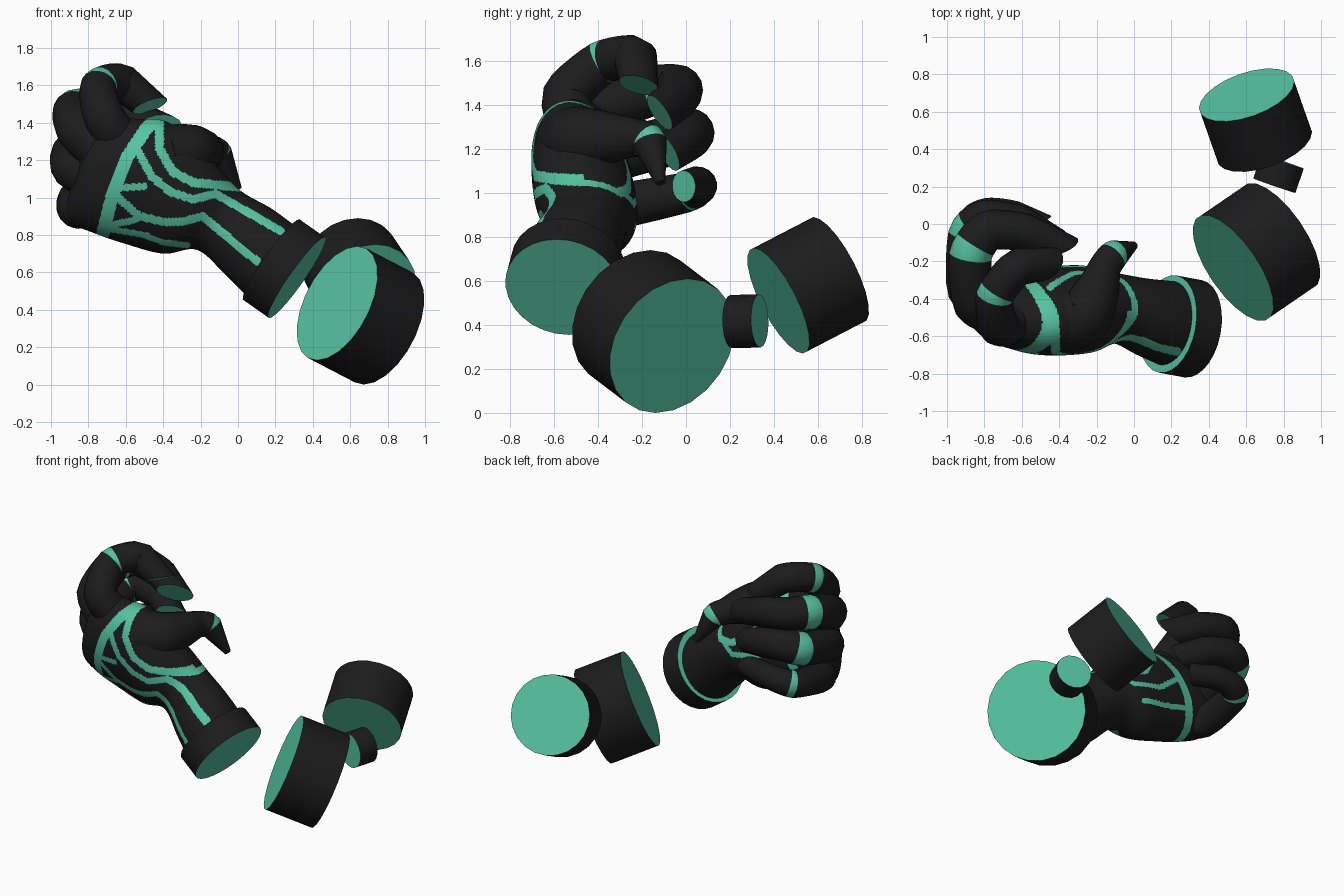
import bpy, bmesh, math
from mathutils import Vector
from mathutils.geometry import intersect_point_line

if "Cube" in bpy.data.objects:
    bpy.data.objects.remove(bpy.data.objects["Cube"], do_unlink=True)


def material(name, color):
    m = bpy.data.materials.new(name)
    m.use_nodes = True
    m.diffuse_color = color
    m.node_tree.nodes["Principled BSDF"].inputs["Base Color"].default_value = color
    return m


MATS = [material("charcoal", (0.0115, 0.0115, 0.0115, 1)),
        material("teal", (0.092, 0.55, 0.36, 1))]


def finish(name, bm):
    bmesh.ops.recalc_face_normals(bm, faces=bm.faces)
    mesh = bpy.data.meshes.new(name)
    bm.to_mesh(mesh)
    bm.free()
    for m in MATS:
        mesh.materials.append(m)
    ob = bpy.data.objects.new(name, mesh)
    bpy.context.collection.objects.link(ob)
    bpy.ops.object.select_all(action='DESELECT')
    ob.select_set(True)
    bpy.context.view_layer.objects.active = ob
    bpy.ops.object.shade_smooth_by_angle(angle=math.radians(40))


def spline(rows, steps, bend, straight_end=False):
    """Cardinal spline through the rows, returns (parameter, row) pairs."""
    p = [Vector(r) for r in rows]
    p = [p[0] * 2 - p[1]] + p + [p[-1] * 2 - p[-2]]
    out = []
    for i in range(1, len(p) - 2):
        a, b, c, d = p[i - 1:i + 3]
        n = 1 if straight_end and i == len(p) - 3 else steps
        for k in range(n):
            t = k / n
            ease = t * t * (3 - 2 * t)
            out.append((i - 1 + t, b.lerp(c, ease) + (c - a) * bend * t * (1 - t) ** 2
                        - (d - b) * bend * t * t * (1 - t)))
    out.append((len(rows) - 1, p[-2]))
    return out


def bridge(bm, rings, cap_mat):
    """Skin a list of vertex rings and close both ends; returns faces by ring."""
    loops = [[bm.verts.new(co) for co in ring] for ring in rings]
    n = len(loops[0])
    bands = []
    for a, b in zip(loops, loops[1:]):
        bands.append([bm.faces.new((a[i], a[(i + 1) % n], b[(i + 1) % n], b[i])) for i in range(n)])
    bm.faces.new(loops[0])
    bm.faces.new(loops[-1]).material_index = cap_mat
    return bands


def drum(name, start, end, radius, sides=22):
    """Short cylinder with dark wall and teal ends."""
    start, end = Vector(start), Vector(end)
    axis = end - start
    bm = bmesh.new()
    bmesh.ops.create_cone(bm, cap_ends=True, segments=sides, radius1=radius, radius2=radius, depth=axis.length)
    for f in bm.faces:
        f.material_index = int(len(f.verts) > 4)
    bmesh.ops.rotate(bm, verts=bm.verts, matrix=axis.to_track_quat('Z', 'Y').to_matrix())
    bmesh.ops.translate(bm, verts=bm.verts, vec=(start + end) / 2)
    finish(name, bm)


def finger(name, rows, band, cap=None, sides=16):
    """Tube through (x, y, z, radius) rows, teal ring over a parameter range, slanted teal tip."""
    pts = spline(rows, 5, 0.33, True)
    pos = [Vector(p[:3]) for _, p in pts]
    rings, u, prev = [], None, None
    for i, (t, p) in enumerate(pts):
        tan = (pos[min(i + 1, len(pos) - 1)] - pos[max(i - 1, 0)]).normalized()
        u = tan.orthogonal().normalized() if u is None else prev.rotation_difference(tan) @ u
        prev = tan
        v = tan.cross(u)
        ring = [pos[i] + p[3] * (math.cos(a) * u + math.sin(a) * v)
                for a in (math.tau * k / sides for k in range(sides))]
        if cap and i == len(pts) - 1:
            n = Vector(cap).normalized()
            ring = [q - tan * ((q - pos[i]).dot(n) / tan.dot(n)) for q in ring]
        rings.append(ring)
    bm = bmesh.new()
    for (t, _), faces in zip(pts, bridge(bm, rings, int(cap is not None))):
        for f in faces:
            f.material_index = int(band[0] <= t + 0.01 < band[1])
    finish(name, bm)


# Loose drums and the wrist cuff
drum("large_drum", (0.53, -0.235, 0.435), (0.78, -0.064, 0.305), 0.332)
drum("small_connector", (0.75, 0.205, 0.415), (0.795, 0.335, 0.418), 0.121, 18)
drum("rear_drum", (0.602, 0.69, 0.65), (0.697, 0.42, 0.51), 0.267)
drum("wrist_cuff", (0.18, -0.535, 0.667), (0.315, -0.56, 0.572), 0.264, 28)

# Forearm and palm: upper edge x y z, lower edge x y z, half thickness
SECTIONS = [(0.33, -0.54, 0.83, 0.07, -0.54, 0.45, 0.235),
            (0.18, -0.50, 0.94, -0.07, -0.50, 0.59, 0.21),
            (0.01, -0.46, 1.04, -0.22, -0.44, 0.72, 0.19),
            (-0.14, -0.50, 1.20, -0.40, -0.41, 0.70, 0.23),
            (-0.36, -0.53, 1.395, -0.61, -0.41, 0.755, 0.225),
            (-0.53, -0.52, 1.42, -0.77, -0.41, 0.81, 0.205),
            (-0.72, -0.48, 1.42, -0.90, -0.39, 0.87, 0.165),
            (-0.82, -0.42, 1.32, -0.92, -0.38, 0.96, 0.07)]
# Painted line paths in x z with half widths
KNUCKLE = (0.035, [(-0.42, 1.44), (-0.49, 1.37), (-0.59, 1.22), (-0.67, 1.02), (-0.73, 0.78)])
BACK_OF_HAND = [KNUCKLE,
    (0.024, [(-0.42, 1.4), (-0.42, 1.26), (-0.35, 1.14), (-0.24, 1.08), (0.02, 1.055)]),
    (0.022, [(-0.53, 1.24), (-0.46, 1.11), (-0.36, 1.03), (-0.24, 0.99), (-0.12, 1.02), (0.23, 0.82)]),
    (0.018, [(-0.66, 1.05), (-0.5, 1.06)]),
    (0.022, [(-0.64, 1.0), (-0.53, 0.9), (-0.4, 0.87), (-0.3, 0.87), (-0.19, 0.9), (0.1, 0.66)]),
    (0.018, [(-0.7, 0.85), (-0.55, 0.88)]),
    (0.016, [(-0.68, 0.83), (-0.5, 0.8), (-0.4, 0.76), (-0.27, 0.745)])]
PALM_SIDE = [KNUCKLE,
    (0.02, [(-0.45, 1.3), (-0.32, 1.1), (-0.18, 1.02), (-0.06, 1.0), (0.02, 1.055)]),
    (0.018, [(-0.6, 1.15), (-0.42, 1.0), (-0.2, 0.95), (-0.1, 1.0)]),
    (0.018, [(-0.68, 0.95), (-0.45, 0.88), (-0.28, 0.85)])]


def painted(p, paths):
    for width, path in paths:
        for a, b in zip(path, path[1:]):
            a, b = Vector(a), Vector(b)
            q, t = intersect_point_line(p, a, b)
            if (p - a.lerp(b, min(1, max(0, t)))).length < width:
                return True
    return False


rings, SIDES = [], 208
for _, s in spline(SECTIONS, 28, 0.5):
    upper, lower = Vector(s[:3]), Vector(s[3:6])
    mid, half = (upper + lower) / 2, (upper - lower) / 2
    ring = []
    for k in range(SIDES):
        a = math.tau * k / SIDES
        ring.append(mid + half * math.cos(a) + Vector((0, s[6] * math.sin(a), 0)))
    rings.append(ring)
bm = bmesh.new()
bands = bridge(bm, rings, 0)
for faces in bands:
    for k, f in enumerate(faces):
        c = f.calc_center_median()
        f.material_index = int(painted(Vector((c.x, c.z)), PALM_SIDE if k < SIDES / 2 else BACK_OF_HAND))
finish("forearm_and_palm", bm)

# Curled fingers and thumb
finger("index_finger", [(-0.62, -0.50, 1.28, 0.12), (-0.72, -0.545, 1.44, 0.11), (-0.745, -0.385, 1.59, 0.1),
                        (-0.62, -0.23, 1.615, 0.1), (-0.47, -0.215, 1.49, 0.087)],
       (2.0, 2.2), (0.4, -0.32, -0.86))
finger("middle_finger", [(-0.70, -0.48, 1.22, 0.13), (-0.85, -0.42, 1.36, 0.12), (-0.875, -0.17, 1.46, 0.115),
                         (-0.78, -0.035, 1.475, 0.108), (-0.58, -0.045, 1.43, 0.102), (-0.42, -0.12, 1.365, 0.092)],
       (2.0, 2.4), (0.25, -0.8, -0.5))
finger("ring_finger", [(-0.72, -0.46, 1.08, 0.13), (-0.88, -0.35, 1.16, 0.118), (-0.882, -0.06, 1.24, 0.113),
                       (-0.79, 0.022, 1.275, 0.108), (-0.61, 0.0, 1.24, 0.1), (-0.47, -0.08, 1.18, 0.088)],
       (2.0, 2.4), (0.3, -0.85, -0.4))
finger("little_finger", [(-0.72, -0.42, 0.94, 0.1), (-0.86, -0.31, 0.94, 0.105), (-0.865, -0.01, 1.0, 0.093),
                         (-0.78, 0.055, 1.03, 0.086), (-0.64, 0.045, 1.04, 0.08), (-0.5, -0.01, 1.03, 0.072)],
       (2.2, 2.4), (0.65, -0.75, 0))
finger("thumb", [(-0.38, -0.52, 1.22, 0.17), (-0.26, -0.48, 1.24, 0.155), (-0.195, -0.35, 1.25, 0.12),
                 (-0.155, -0.23, 1.25, 0.088), (-0.105, -0.165, 1.225, 0.08), (0.0, -0.115, 1.045, 0.022)],
       (3.8, 4.0))
